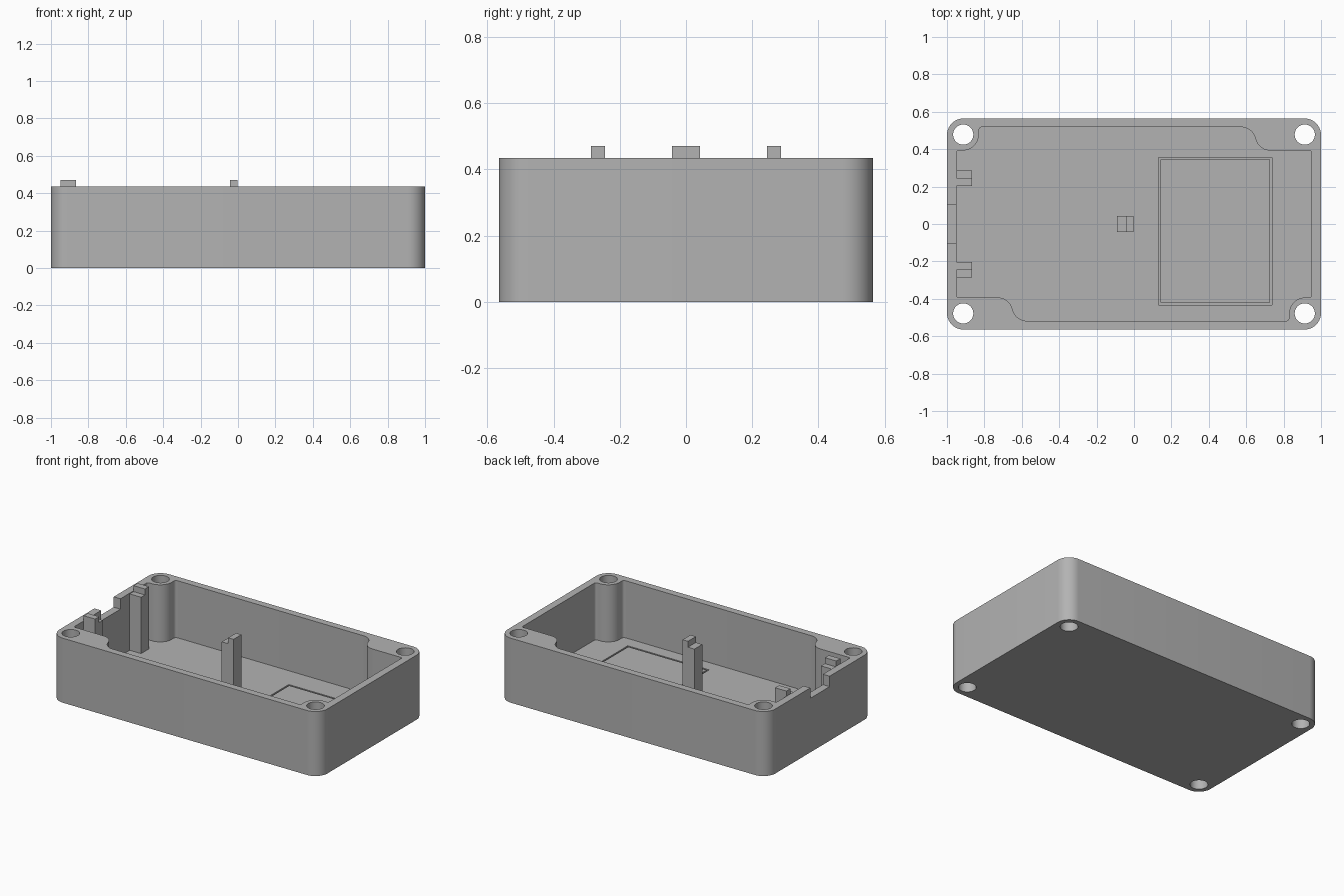
import bpy
import bmesh
import math
from mathutils import Vector, Matrix

cube = bpy.data.objects.get("Cube")
if cube:
    bpy.data.objects.remove(cube, do_unlink=True)

# Single grey plastic
GREY = (0.45, 0.45, 0.45, 1)
plastic = bpy.data.materials.new("grey plastic")
plastic.use_nodes = True
plastic.diffuse_color = GREY
plastic.node_tree.nodes["Principled BSDF"].inputs["Base Color"].default_value = GREY

HEIGHT, FLOOR, POST_TOP, LEDGE = 0.435, 0.05, 0.47, 0.43


def fillet(corners, steps=10):
    """Round each (x, y, radius) corner of a closed outline."""
    out = []
    for i, (x, y, r) in enumerate(corners):
        p = Vector((x, y))
        a = (Vector(corners[i - 1][:2]) - p).normalized()
        b = (Vector(corners[(i + 1) % len(corners)][:2]) - p).normalized()
        half = a.angle(b) / 2
        start, end = p + a * r / math.tan(half), p + b * r / math.tan(half)
        centre = p + (a + b).normalized() * r / math.sin(half)
        u, v = start - centre, end - centre
        sweep = u.angle(v)
        for k in range(steps + 1):
            t = k / steps
            q = (u * math.sin((1 - t) * sweep) + v * math.sin(t * sweep)) / math.sin(sweep)
            out.append(centre + q)
    return out


def prism(name, outline, low, high, turn=None):
    """Extrude an outline along z, optionally turning the result."""
    bm = bmesh.new()
    face = bm.faces.new([bm.verts.new((p[0], p[1], low)) for p in outline])
    new = bmesh.ops.extrude_face_region(bm, geom=[face])["geom"]
    verts = [g for g in new if isinstance(g, bmesh.types.BMVert)]
    bmesh.ops.translate(bm, verts=verts, vec=(0, 0, high - low))
    if turn:
        bm.transform(turn)
    bmesh.ops.recalc_face_normals(bm, faces=bm.faces)
    mesh = bpy.data.meshes.new(name)
    bm.to_mesh(mesh)
    bm.free()
    mesh.materials.append(plastic)
    obj = bpy.data.objects.new(name, mesh)
    bpy.context.collection.objects.link(obj)
    return obj


def rect(x0, x1, y0, y1):
    return [(x0, y0), (x1, y0), (x1, y1), (x0, y1)]


def cut(target, cutter):
    mod = target.modifiers.new("cut", "BOOLEAN")
    mod.operation, mod.solver, mod.object = "DIFFERENCE", "EXACT", cutter
    bpy.context.view_layer.objects.active = target
    bpy.ops.object.modifier_apply(modifier=mod.name)
    bpy.data.objects.remove(cutter, do_unlink=True)


# Outer shell with rounded vertical corners
shell_corners = [(x, y, 0.09) for x, y in rect(-1, 1, -0.565, 0.565)]
case = prism("case", fillet(shell_corners), 0, HEIGHT)

# Cavity: half an outline, repeated by a half turn, leaving the corner bosses
half_outline = [(-0.95, 0.393, 0.015), (-0.83, 0.393, 0.085), (-0.83, 0.518, 0.018),
                (0.635, 0.518, 0.08), (0.665, 0.393, 0.08), (0.95, 0.393, 0.012)]
cavity = half_outline + [(-x, -y, r) for x, y, r in half_outline]
cut(case, prism("cavity_cutter", fillet(cavity), FLOOR, 1))

# Screw holes through the four bosses
for sx in (-1, 1):
    for sy in (-1, 1):
        ring = [(sx * 0.913 + 0.054 * math.cos(a), sy * 0.478 + 0.054 * math.sin(a))
                for a in (math.tau * k / 40 for k in range(40))]
        cut(case, prism("hole_cutter", ring, -0.1, 1))

# Cable notch in the end wall
cut(case, prism("notch_cutter", rect(-1.1, -0.9, -0.102, 0.104), 0.365, 1))

# Thin rectangular groove in the floor
groove = prism("groove_cutter", rect(0.13, 0.737, -0.432, 0.355), 0.03, 0.1)
cut(groove, prism("groove_core", rect(0.141, 0.726, -0.421, 0.344), 0, 1))
cut(case, groove)

# Support posts: stepped profile drawn as (across, up)


def step_profile(low_side, middle, high_side):
    base = FLOOR - 0.01
    return [(low_side, base), (high_side, base), (high_side, POST_TOP),
            (middle, POST_TOP), (middle, LEDGE), (low_side, LEDGE)]


# (across, up, along) mapped to (y, z, x) and (x, z, y)
along_x = Matrix(((0, 0, 1, 0), (1, 0, 0, 0), (0, 1, 0, 0), (0, 0, 0, 1)))
along_y = Matrix(((1, 0, 0, 0), (0, 0, 1, 0), (0, 1, 0, 0), (0, 0, 0, 1)))
for name, s in (("back_post", 1), ("front_post", -1)):
    prism(name, step_profile(s * 0.203, s * 0.244, s * 0.287), -0.95, -0.865, along_x)
prism("centre_post", step_profile(-0.092, -0.044, -0.004), -0.042, 0.042, along_y)

# Smooth the rounded walls, keep edges crisp
bpy.ops.object.select_all(action="DESELECT")
case.select_set(True)
bpy.context.view_layer.objects.active = case
bpy.ops.object.shade_smooth_by_angle(angle=math.radians(30))
